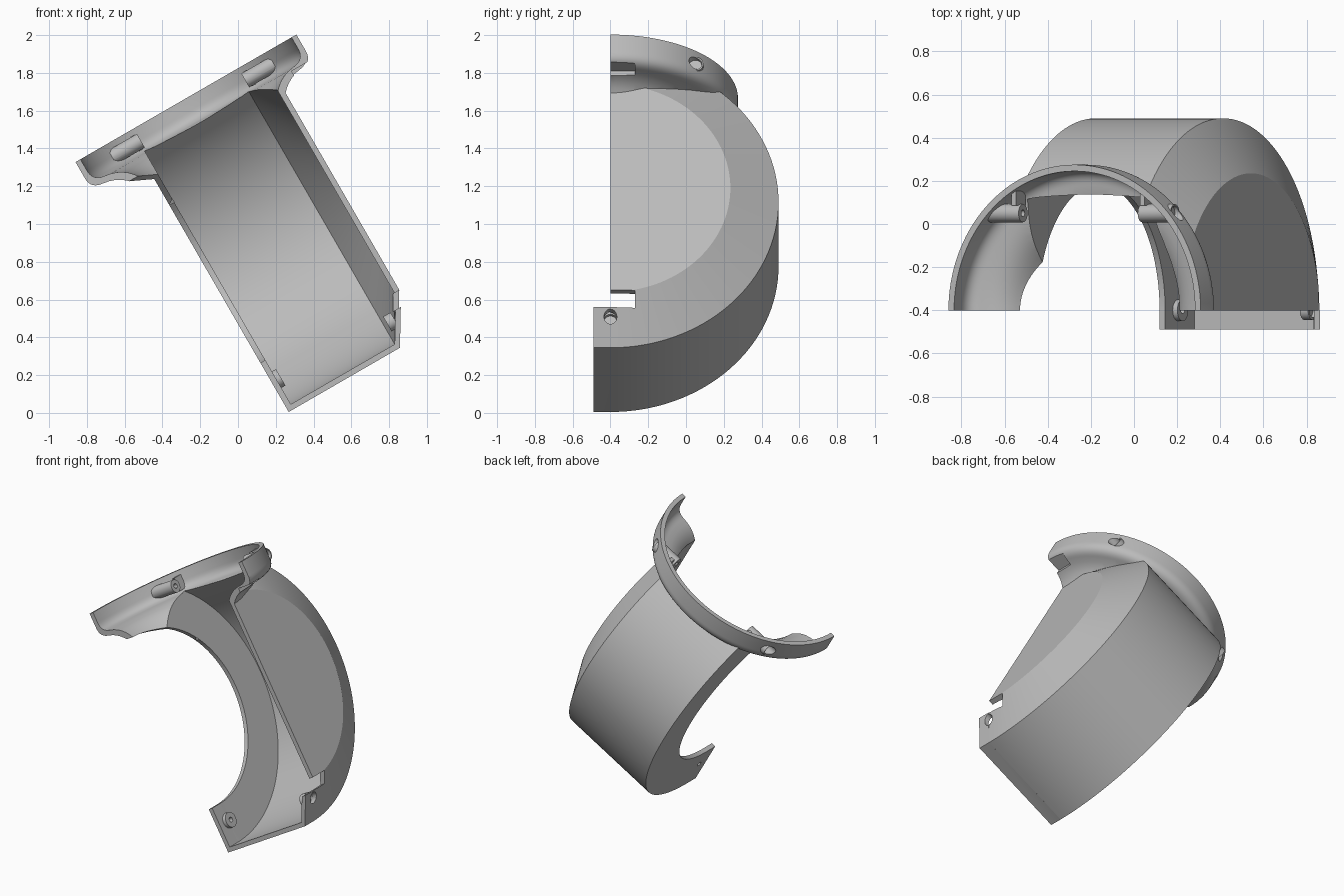
import bpy, bmesh, math
from mathutils import Matrix, Vector
from mathutils.geometry import interpolate_bezier

old = bpy.data.objects.get("Cube")
if old:
    bpy.data.objects.remove(old, do_unlink=True)

grey = bpy.data.materials.new("plain_grey")
grey.use_nodes = True
colour = (0.5, 0.5, 0.5, 1)
grey.diffuse_color = colour
grey.node_tree.nodes["Principled BSDF"].inputs["Base Color"].default_value = colour

# Built upright first: x across the drum, z up to the collar, then tilted
CUT = -0.4          # front cutting plane
DRUM_Z = 0.76       # height of the drum axis
COLLAR_X = 0.594    # position of the collar axis
WALL = 0.03


def finish(name, bm):
    bmesh.ops.recalc_face_normals(bm, faces=bm.faces)
    mesh = bpy.data.meshes.new(name)
    bm.to_mesh(mesh)
    bm.free()
    mesh.materials.append(grey)
    obj = bpy.data.objects.new(name, mesh)
    bpy.context.collection.objects.link(obj)
    return obj


def lathe(name, profile, matrix, steps=128):
    """Revolve (radius, height) points; both end points lie on the axis."""
    bm = bmesh.new()
    verts = [bm.verts.new((r, 0, h)) for r, h in profile]
    edges = [bm.edges.new(pair) for pair in zip(verts, verts[1:])]
    bmesh.ops.spin(bm, geom=verts + edges, cent=(0, 0, 0), axis=(0, 0, 1),
                   angle=math.tau, steps=steps, use_merge=True)
    bmesh.ops.remove_doubles(bm, verts=bm.verts, dist=1e-5)
    bmesh.ops.transform(bm, matrix=matrix, verts=bm.verts)
    return finish(name, bm)


def across(y, z):
    """Matrix sending the lathe axis along x."""
    return Matrix.Translation((0, y, z)) @ Matrix.Rotation(math.pi / 2, 4, 'Y')


def rod(name, r, x0, x1, y, z, steps=32):
    return lathe(name, [(0, x0), (r, x0), (r, x1), (0, x1)], across(y, z), steps)


def box(name, low, high):
    bm = bmesh.new()
    bmesh.ops.create_cube(bm, size=1)
    low, high = Vector(low), Vector(high)
    for v in bm.verts:
        v.co = (low + high) / 2 + v.co * (high - low)
    return finish(name, bm)


def combine(target, other, operation):
    mod = target.modifiers.new("join", 'BOOLEAN')
    mod.operation, mod.object, mod.solver = operation, other, 'EXACT'
    bpy.context.view_layer.objects.active = target
    bpy.ops.object.modifier_apply(modifier=mod.name)
    bpy.data.objects.remove(other, do_unlink=True)


def collar_profile(offset, top):
    def curve(*pts):
        return interpolate_bezier(*[Vector((r, z, 0)) for r, z in pts], 12)
    rim = curve((0.675, 1.48), (0.675, 1.435), (0.65, 1.415), (0.61, 1.41))
    flare = curve((0.61, 1.41), (0.47, 1.395), (0.43, 1.3), (0.35, 1.1))
    pts = [(p.x - offset, p.y + offset) for p in rim + flare[1:]]
    return [(0, top), (0.675 - offset, top)] + pts + [(0, pts[-1][1])]


# Outer drum and flared collar
collar_at = Matrix.Translation((COLLAR_X, CUT, 0))
shell = lathe("housing_shell", [(0, 0.235), (0.89, 0.235), (0.89, 0.915),
                                (0.635, 1.065), (0, 1.065)], across(CUT, DRUM_Z))
combine(shell, lathe("collar", collar_profile(0, 1.58), collar_at), 'UNION')

# Hollow the drum and collar, open the round side hole, cut the front half away
combine(shell, lathe("drum_hollow", [(0, 0.265), (0.86, 0.265), (0.86, 0.9),
                                     (0.62, 1.035), (0, 1.035)], across(CUT, DRUM_Z)), 'DIFFERENCE')
combine(shell, lathe("collar_hollow", collar_profile(WALL, 1.8), collar_at), 'DIFFERENCE')
combine(shell, rod("side_hole", 0.59, -0.3, 0.4, CUT, DRUM_Z, 128), 'DIFFERENCE')
combine(shell, box("front_cut", (-1, -2, -1), (2, CUT, 3)), 'DIFFERENCE')

# Lip that continues the lower wall forward
bm = bmesh.new()
outline = [(0.235, 0.17), (0.235, -0.13), (0.915, -0.13), (1.027, 0.055),
           (0.995, 0.055), (0.9, -0.1), (0.265, -0.1), (0.265, 0.17)]
face = bm.faces.new([bm.verts.new((x, -0.49, z)) for x, z in outline])
side = bmesh.ops.extrude_face_region(bm, geom=[face])["geom"]
for v in side:
    if isinstance(v, bmesh.types.BMVert):
        v.co.y = CUT + 0.002
combine(shell, finish("front_lip", bm), 'UNION')

# Slots in the closed side wall
combine(shell, box("lower_slot", (0.94, -0.6, 0.055), (1.2, -0.27, 0.135)), 'DIFFERENCE')
combine(shell, box("upper_slot", (1.15, -0.6, 1.35), (1.4, -0.27, 1.425)), 'DIFFERENCE')

# Screw bosses: name, inner end, wall end, y, z, radius
bosses = [("collar_boss_right", 0.275, 0.1, 0.05, 1.505, 0.042),
          ("collar_boss_left", 0.913, 1.088, 0.05, 1.505, 0.042),
          ("lip_boss_right", 0.29, 0.25, CUT, 0.05, 0.05),
          ("lip_boss_left", 0.92, 0.965, CUT, 0.012, 0.045)]
for name, inner, outer, y, z, r in bosses:
    out = 1 if outer > inner else -1
    combine(shell, rod(name, r, inner, outer, y, z), 'UNION')
    combine(shell, rod("bore", 0.016, inner - out * 0.02, outer + out * 0.1, y, z), 'DIFFERENCE')
    if name != "lip_boss_right":
        combine(shell, rod("screw_head_recess", 0.034, outer - out * 0.02,
                           outer + out * 0.15, y, z), 'DIFFERENCE')

# Thin ribs tying the collar bosses to the collar wall
for x in (0.25, 2 * COLLAR_X - 0.25):
    combine(shell, box("boss_rib", (x - 0.012, 0.085, 1.46), (x + 0.012, 0.155, 1.55)), 'UNION')

# Tilt into place and shade
shell.data.transform(Matrix.Rotation(math.radians(-30), 4, 'Y'))
bpy.ops.object.select_all(action='DESELECT')
shell.select_set(True)
bpy.context.view_layer.objects.active = shell
bpy.ops.object.shade_smooth_by_angle(angle=math.radians(25))
